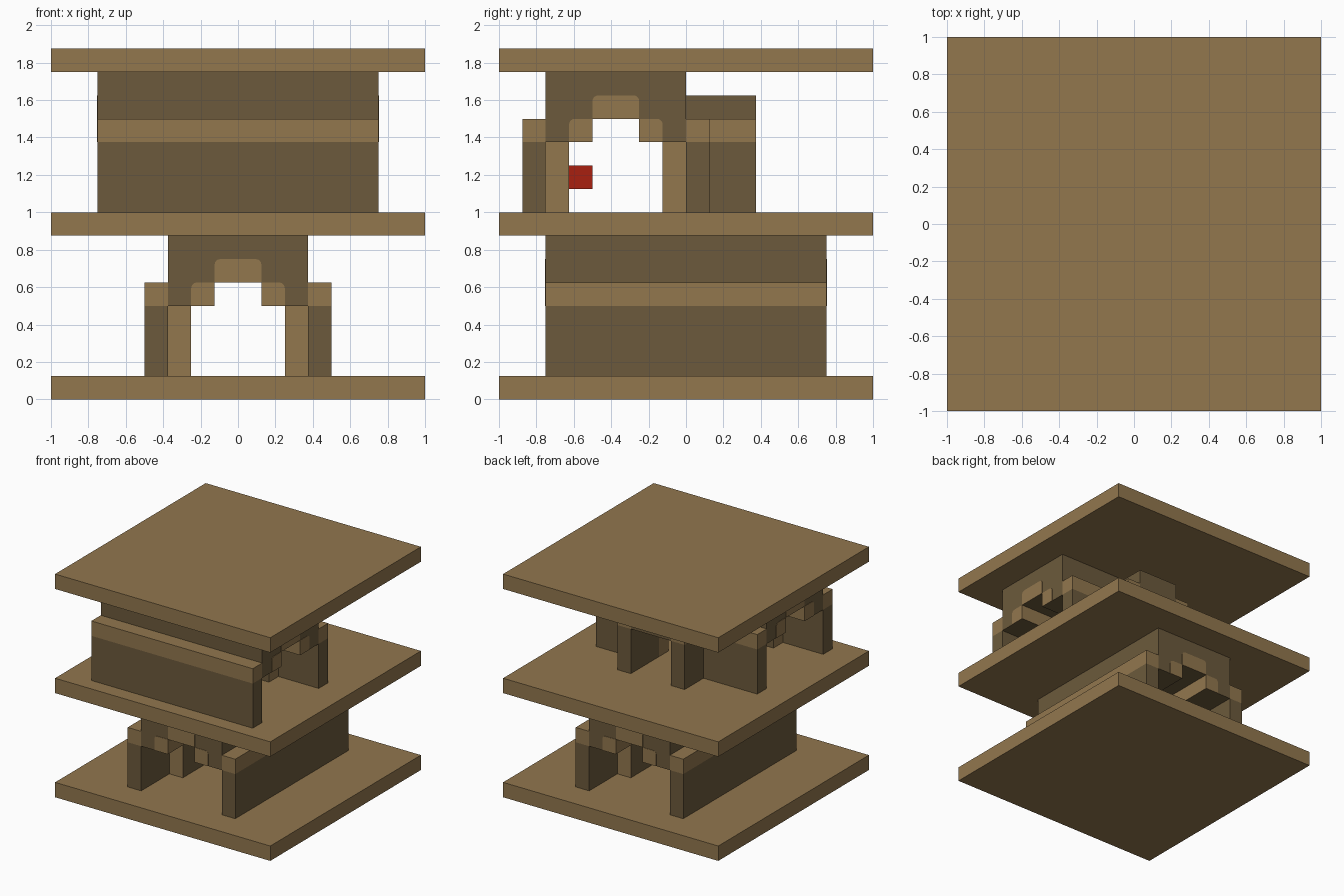
import bpy, bmesh, math
from mathutils import Matrix, Vector

cube = bpy.data.objects.get("Cube")
if cube:
    bpy.data.objects.remove(cube)

U = 0.125  # building grid unit


def material(name, rgb):
    m = bpy.data.materials.new(name)
    m.use_nodes = True
    color = (*rgb, 1)
    m.diffuse_color = color
    m.node_tree.nodes["Principled BSDF"].inputs["Base Color"].default_value = color
    return m


MATS = [material("light_tan", (0.287, 0.184, 0.076)),
        material("dark_brown", (0.150, 0.102, 0.045)),
        material("red", (0.392, 0.0144, 0.005))]
LIGHT, DARK, RED = range(3)


def prism(name, outline, y0, y1, rule, matrix=Matrix()):
    """Extrude an x-z outline from y0 to y1; rule(normal, centre) picks the colour."""
    bm = bmesh.new()
    face = bm.faces.new([bm.verts.new((x, y0, z)) for x, z in outline])
    new = bmesh.ops.extrude_face_region(bm, geom=[face])["geom"]
    verts = [v for v in new if isinstance(v, bmesh.types.BMVert)]
    bmesh.ops.translate(bm, verts=verts, vec=(0, y1 - y0, 0))
    bmesh.ops.recalc_face_normals(bm, faces=bm.faces)
    for f in bm.faces:
        f.normal_update()
        f.material_index = rule(f.normal, f.calc_center_median())
    bm.transform(matrix)
    mesh = bpy.data.meshes.new(name)
    bm.to_mesh(mesh)
    bm.free()
    for m in MATS:
        mesh.materials.append(m)
    obj = bpy.data.objects.new(name, mesh)
    bpy.context.collection.objects.link(obj)
    return obj


def box(name, x0, x1, y0, y1, z0, z1, rule, matrix=Matrix()):
    return prism(name, [(x0, z0), (x1, z0), (x1, z1), (x0, z1)], y0, y1, rule, matrix)


def plain(index):
    return lambda n, c: index


def capped_wall(name, x0, x1, y0, y1, z, matrix=Matrix()):
    """Dark wall with a light course on top."""
    box(name, x0, x1, y0, y1, z, z + 3 * U, plain(DARK), matrix)
    box(name + "_cap", x0, x1, y0, y1, z + 3 * U, z + 4 * U, plain(LIGHT), matrix)


def mirrored(half):
    return half + [(-x, z) for x, z in reversed(half)]


def rounded(x, z, r=0.03):
    """Quarter-round upper right corner, going upwards."""
    return [(x - r + r * math.cos(a), z - r + r * math.sin(a))
            for a in (i * math.pi / 8 for i in range(5))]


def tunnel(level, matrix, door=None):
    """Stepped-arch tunnel along y, standing on z = U; door is a gap in the +x wall."""
    # Roof with a stepped opening
    steps = [(2 * U, 4 * U), (U, 4 * U), (U, 5 * U)]
    roof = [(3 * U, 7 * U), (3 * U, 4 * U)] + steps
    prism(level + "_roof", mirrored(roof), -6 * U, 6 * U,
          lambda n, c: LIGHT if abs(n.x) > 0.5 and abs(c.x) < 2 * U else DARK, matrix)

    # Light arch facing at both ends
    outer = [(2 * U, 4 * U)] + rounded(2 * U, 5 * U) + [(U, 5 * U)] + rounded(U, 6 * U)
    inner = [(-U, 4 * U), (-U, 5 * U), (U, 5 * U), (U, 4 * U)]
    for end, s in (("near", -1), ("far", 1)):
        prism(f"{level}_arch_facing_{end}", mirrored(outer) + inner,
              s * 6 * U, s * (6 * U + 0.003), plain(LIGHT), matrix)

    # Inner and outer side walls
    for side, s in (("left", 1), ("right", -1)):
        cuts = door if door and s > 0 else None
        for kind, x, reach in (("inner", 2 * U, 3 * U), ("outer", 3 * U, 6 * U)):
            spans = [(-reach, cuts[0]), (cuts[1], reach)] if cuts else [(-reach, reach)]
            for i, (y0, y1) in enumerate(spans):
                name = f"{level}_{kind}_wall_{side}_{i + 1}"
                x0, x1 = sorted((s * x, s * (x + U)))
                if kind == "inner":
                    box(name, x0, x1, y0, y1, U, 4 * U,
                        lambda n, c: LIGHT if abs(n.y) > 0.5 else DARK, matrix)
                else:
                    capped_wall(name, x0, x1, y0, y1, U, matrix)


# Floor slabs and top slab
for name, z in (("bottom_slab", 0), ("middle_slab", 7 * U), ("top_slab", 14 * U)):
    box(name, -1, 1, -1, 1, z, z + U, plain(LIGHT))

# Lower tunnel runs front to back, upper tunnel runs side to side
tunnel("lower", Matrix())
upper = Matrix.Translation(Vector((0, -3 * U, 7 * U))) @ Matrix.Rotation(math.pi / 2, 4, "Z")
tunnel("upper", upper, door=(-2 * U, U))

# Side passage joining the upper tunnel at the back
capped_wall("passage_wall_left", 2 * U, 3 * U, U, 3 * U, 8 * U)
capped_wall("passage_wall_right", -2 * U, -U, U, 3 * U, 8 * U)
box("passage_roof", -U, 2 * U, 0, 3 * U, 11 * U, 13 * U, plain(DARK))

# Small red block on the inner wall
box("red_block", 0, U, -5 * U, -4 * U, 9 * U, 10 * U, plain(RED))
